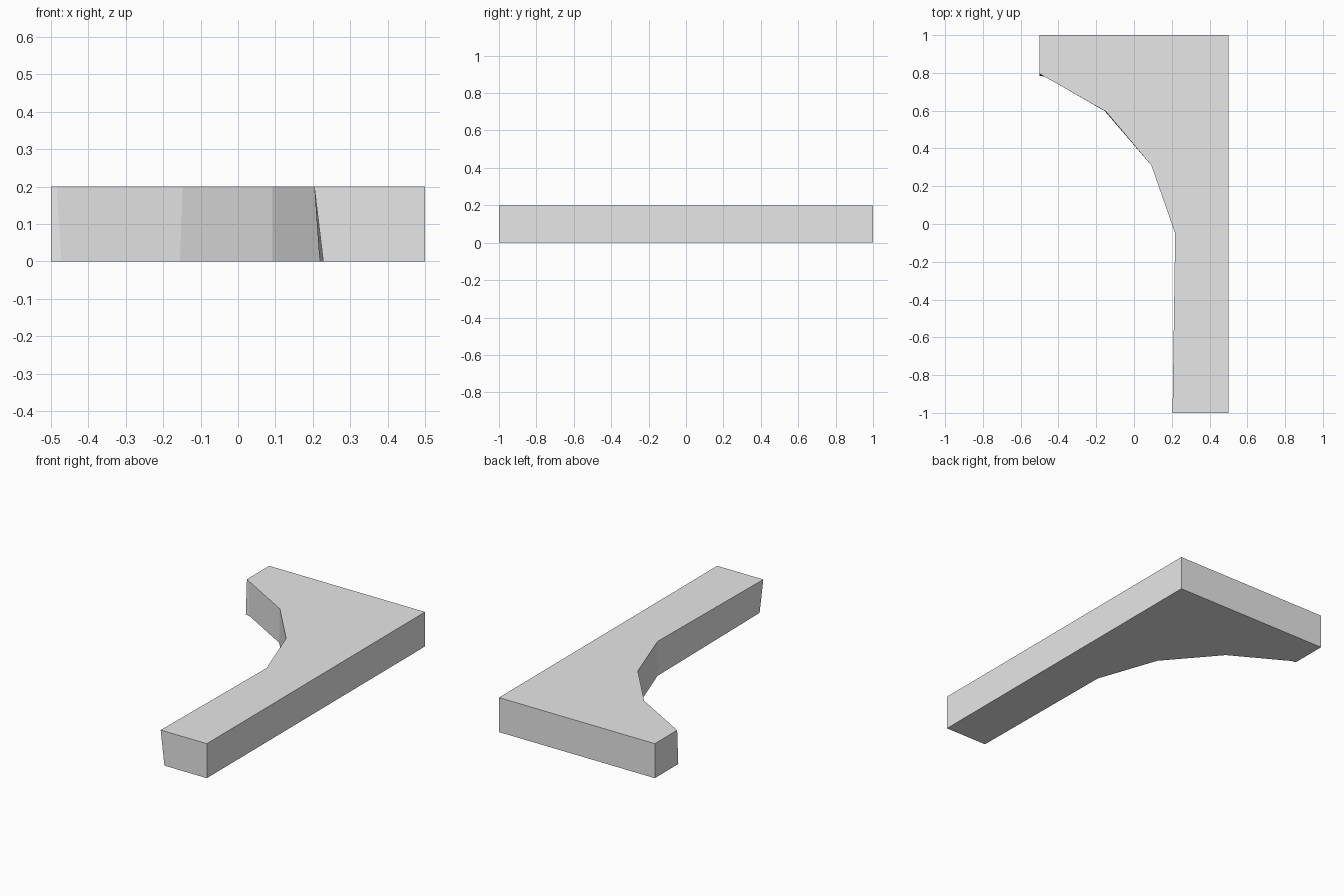
import bpy
import bmesh

cube = bpy.data.objects.get("Cube")
if cube:
    bpy.data.objects.remove(cube, do_unlink=True)

HEIGHT = 0.2

# Light grey finish
grey = bpy.data.materials.new("light_grey")
grey.use_nodes = True
color = (0.8, 0.8, 0.8, 1.0)
grey.diffuse_color = color
grey.node_tree.nodes["Principled BSDF"].inputs["Base Color"].default_value = color

# Outlines: shared square back corner, then the inner faceted curve
back = [(0.5, -1), (0.5, 1), (-0.5, 1)]
upper = back + [(-0.5, 0.795), (-0.485, 0.787), (-0.148, 0.595),
                (0.092, 0.31), (0.218, -0.05), (0.204, -1)]
lower = back + [(-0.5, 0.785), (-0.472, 0.78), (-0.155, 0.598),
                (0.092, 0.31), (0.218, -0.05), (0.228, -1)]


def loft(name, bottom, top, height, material):
    """Solid between two outlines with matching corners."""
    bm = bmesh.new()
    low = [bm.verts.new((x, y, 0)) for x, y in bottom]
    high = [bm.verts.new((x, y, height)) for x, y in top]
    bm.faces.new(low[::-1])
    bm.faces.new(high)
    for i in range(len(low)):
        j = (i + 1) % len(low)
        bm.faces.new((low[i], low[j], high[j], high[i]))
    bmesh.ops.recalc_face_normals(bm, faces=bm.faces)
    mesh = bpy.data.meshes.new(name)
    bm.to_mesh(mesh)
    bm.free()
    mesh.materials.append(material)
    obj = bpy.data.objects.new(name, mesh)
    bpy.context.collection.objects.link(obj)
    return obj


# Corner slab with a long arm and a short wing
loft("corner_slab", lower, upper, HEIGHT, grey)
